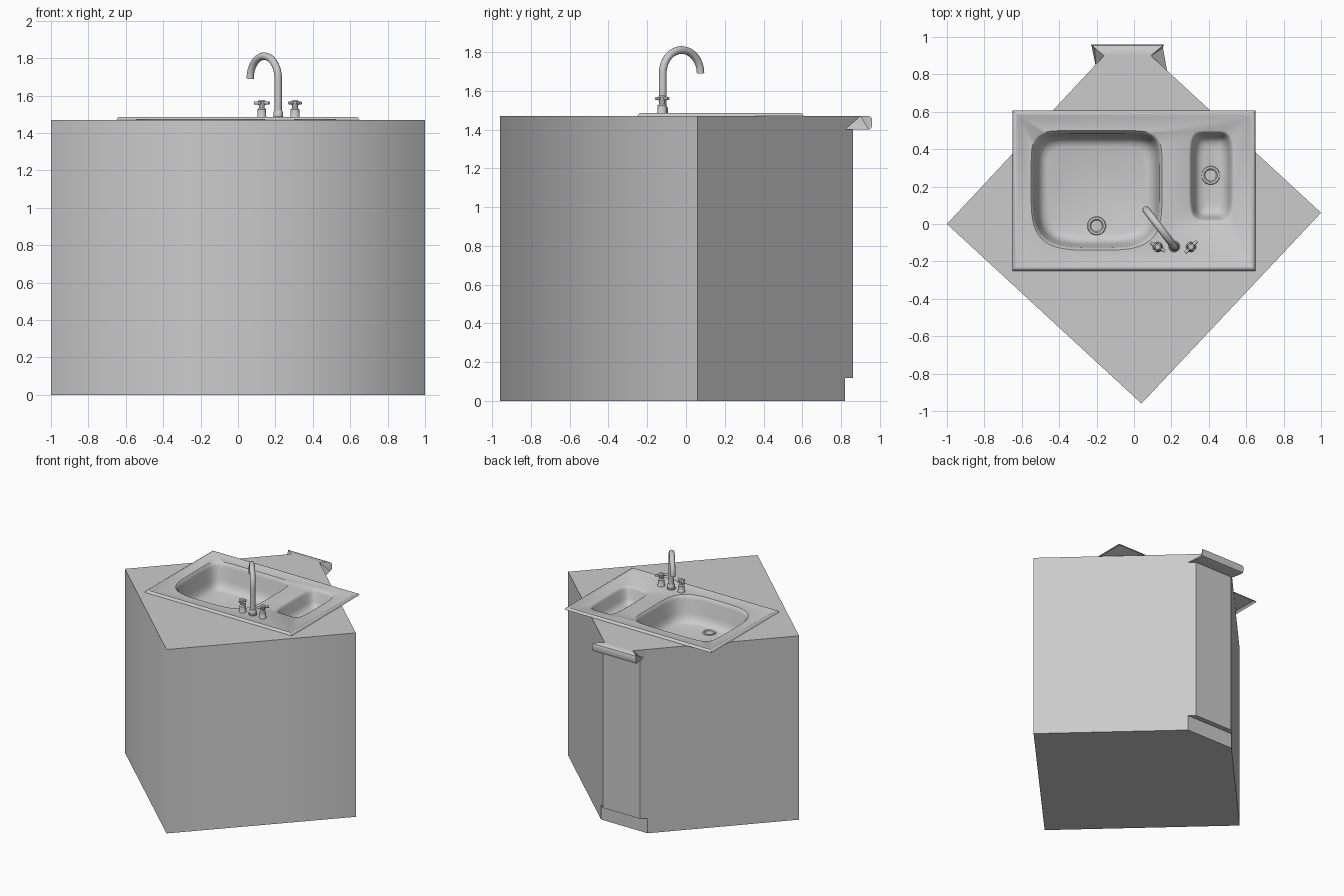
import bpy, bmesh, math
from mathutils import Vector

if "Cube" in bpy.data.objects:
    bpy.data.objects.remove(bpy.data.objects["Cube"], do_unlink=True)

# One neutral grey for everything
grey = bpy.data.materials.new("light_grey")
grey.use_nodes = True
GREY = (0.6, 0.6, 0.6, 1)
grey.diffuse_color = GREY
grey.node_tree.nodes["Principled BSDF"].inputs["Base Color"].default_value = GREY

TOP = 1.47     # counter height
DECK = 1.477   # sink deck height


def finish(name, bm, smooth=None):
    mesh = bpy.data.meshes.new(name)
    bm.to_mesh(mesh)
    bm.free()
    mesh.materials.append(grey)
    obj = bpy.data.objects.new(name, mesh)
    bpy.context.collection.objects.link(obj)
    if smooth:
        bpy.ops.object.select_all(action='DESELECT')
        obj.select_set(True)
        bpy.context.view_layer.objects.active = obj
        bpy.ops.object.shade_smooth_by_angle(angle=math.radians(smooth))
    return obj


def ring(bm, points, z):
    return [bm.verts.new((x, y, z)) for x, y in points]


def bridge(bm, a, b):
    n = len(a)
    return [bm.faces.new((a[i], a[(i + 1) % n], b[(i + 1) % n], b[i])) for i in range(n)]


def loop_edges(bm, verts):
    result = []
    for i, v in enumerate(verts):
        w = verts[(i + 1) % len(verts)]
        result.append(bm.edges.get((v, w)) or bm.edges.new((v, w)))
    return result


def fill_up(bm, loops):
    """Fill an outline with holes, facing upwards."""
    edges = [e for lp in loops for e in loop_edges(bm, lp)]
    made = bmesh.ops.triangle_fill(bm, edges=edges, use_beauty=True)["geom"]
    for f in made:
        if isinstance(f, bmesh.types.BMFace):
            f.normal_update()
            if f.normal.z < 0:
                f.normal_flip()


# Bowls: centre, half size, roundness of the back and front halves, depth, drain
BOWLS = {
    "main": ((-0.2, 0.18), (0.35, 0.32), 7, 3.6, 0.2, (-0.2, -0.01)),
    "small": ((0.413, 0.255), (0.12, 0.245), 5, 5, 0.13, (0.41, 0.26)),
}


def bowl_outline(bowl, inset=0.0, count=56):
    (cx, cy), (hx, hy), back, front = bowl[:4]
    points = []
    for i in range(count):
        t = math.tau * (i + 0.5) / count
        c, s = math.cos(t), math.sin(t)
        p = 2 / (back if s > 0 else front)
        points.append((cx + (hx - inset) * math.copysign(abs(c) ** p, c),
                       cy + (hy - inset) * math.copysign(abs(s) ** p, s)))
    return points


def left_x(y):
    return -1 + 0.84 * y / 0.9


def right_x(y):
    return 1 - 0.91 * (y - 0.06) / 0.84


# Cabinet body with bowl openings; its two long front walls blend at the corner
KICK, FACE = 0.82, 0.86
outline = [(-1, 0), (0.04, -0.96), (1, 0.06), (right_x(KICK), KICK), (left_x(KICK), KICK)]
bm = bmesh.new()
low, high = ring(bm, outline, 0), ring(bm, outline, TOP)
walls = bridge(bm, low, high)
bm.faces.new(low[::-1])
fill_up(bm, [high] + [ring(bm, bowl_outline(b), TOP) for b in BOWLS.values()])
for e in bm.edges:
    e.smooth = False
bm.edges.get((low[1], high[1])).smooth = True
for f in walls[:2]:
    f.smooth = True
finish("cabinet_body", bm)

# Narrow front panel standing over the toe recess
panel = [(left_x(KICK), KICK), (right_x(KICK), KICK), (right_x(FACE), FACE), (left_x(FACE), FACE)]
bm = bmesh.new()
low, high = ring(bm, panel, 0.12), ring(bm, panel, 1.41)
bridge(bm, low, high)
bm.faces.new(low[::-1])
bm.faces.new(high)
finish("front_panel", bm)

# Rounded counter edge with flared mitred ends: y, z, left x, right x
sections = [
    (KICK, TOP, left_x(KICK), right_x(KICK)), (0.9, TOP, -0.16, 0.09),
    (0.942, TOP, -0.21, 0.14), (0.955, 1.464, -0.225, 0.155),
    (0.96, 1.45, -0.23, 0.16), (0.96, 1.42, -0.23, 0.16),
    (0.955, 1.406, -0.228, 0.158), (0.942, 1.4, -0.225, 0.155),
    (0.845, 1.4, -0.205, 0.135), (KICK, 1.4, left_x(KICK), right_x(KICK)),
]
bm = bmesh.new()
left = [bm.verts.new((a, y, z)) for y, z, a, b in sections]
right = [bm.verts.new((b, y, z)) for y, z, a, b in sections]
bridge(bm, left, right)
ends = [bm.faces.new(left), bm.faces.new(right[::-1])]
bmesh.ops.triangulate(bm, faces=ends)
bmesh.ops.recalc_face_normals(bm, faces=bm.faces)
finish("counter_edge", bm, 35)

# Sink: raised rolled border, flat deck and two bowls in one sheet
bm = bmesh.new()


def rectangle(inset, z):
    x, y0, y1 = 0.65 - inset, -0.25 + inset, 0.607 - inset
    return ring(bm, [(-x, y0), (x, y0), (x, y1), (-x, y1)], z)


border = rectangle(0, TOP + 0.001)
for inset, z in ((0.006, 1.481), (0.014, 1.486), (0.022, 1.485), (0.036, DECK)):
    inner = rectangle(inset, z)
    bridge(bm, border, inner)
    border = inner
rims = {k: ring(bm, bowl_outline(b), DECK) for k, b in BOWLS.items()}
fill_up(bm, [border] + list(rims.values()))
for key, bowl in BOWLS.items():
    depth, outer = bowl[4], rims[key]
    for inset, drop in ((0.008, 0.04), (0.015, 0.15), (0.03, 0.65),
                        (0.042, 0.84), (0.06, 0.95), (0.085, 1)):
        inner = ring(bm, bowl_outline(bowl, inset), DECK - depth * drop)
        bridge(bm, outer, inner)
        outer = inner
    bm.faces.new(outer)
finish("double_sink", bm, 40)


def lathe(name, x, y, z, profile, steps=24):
    """Turned part from (radius, height) pairs."""
    bm = bmesh.new()
    rings = [ring(bm, [(x + r * math.cos(math.tau * i / steps),
                        y + r * math.sin(math.tau * i / steps)) for i in range(steps)], z + h)
             for r, h in profile]
    for a, b in zip(rings, rings[1:]):
        bridge(bm, a, b)
    bm.faces.new(rings[0][::-1])
    bm.faces.new(rings[-1])
    return finish(name, bm, 40)


def tube(name, points, radius):
    curve = bpy.data.curves.new(name, 'CURVE')
    curve.dimensions = '3D'
    curve.bevel_depth = radius
    curve.bevel_resolution = 4
    curve.use_fill_caps = True
    spline = curve.splines.new('POLY')
    spline.points.add(len(points) - 1)
    for p, co in zip(spline.points, points):
        p.co = (*co, 1)
    curve.materials.append(grey)
    bpy.context.collection.objects.link(bpy.data.objects.new(name, curve))


# Drains
for key, bowl in BOWLS.items():
    lathe(key + "_drain", *bowl[5], DECK - bowl[4],
          [(0.05, 0), (0.047, 0.006), (0.036, 0.006), (0.03, 0.001), (0.012, 0.001)])

# Gooseneck spout
base, tip = Vector((0.215, -0.12, 0)), Vector((0.065, 0.075, 0))
middle, half = (base + tip) / 2, (base - tip) / 2
path = [base + Vector((0, 0, DECK))]
for i in range(25):
    a = math.pi * i / 24
    path.append(middle + half * math.cos(a) + Vector((0, 0, 1.69 + 0.12 * math.sin(a))))
tube("spout", path, 0.02)
lathe("spout_base", base.x, base.y, DECK,
      [(0.03, 0), (0.03, 0.008), (0.026, 0.012), (0.026, 0.035), (0.021, 0.042)])

# Cross handles
for side, x, angle in (("right", 0.127, -30), ("left", 0.305, 45)):
    y = -0.123
    lathe(side + "_handle_body", x, y, DECK,
          [(0.027, 0), (0.027, 0.006), (0.024, 0.01), (0.023, 0.048), (0.015, 0.056),
           (0.015, 0.068), (0.02, 0.074), (0.02, 0.092), (0.013, 0.099)])
    for turn, reach in ((0, 0.045), (90, 0.028)):
        a = math.radians(angle + turn)
        d = Vector((math.cos(a), math.sin(a), 0)) * reach
        c = Vector((x, y, 1.56))
        tube(side + "_handle_bar", [c - d, c + d], 0.008)
